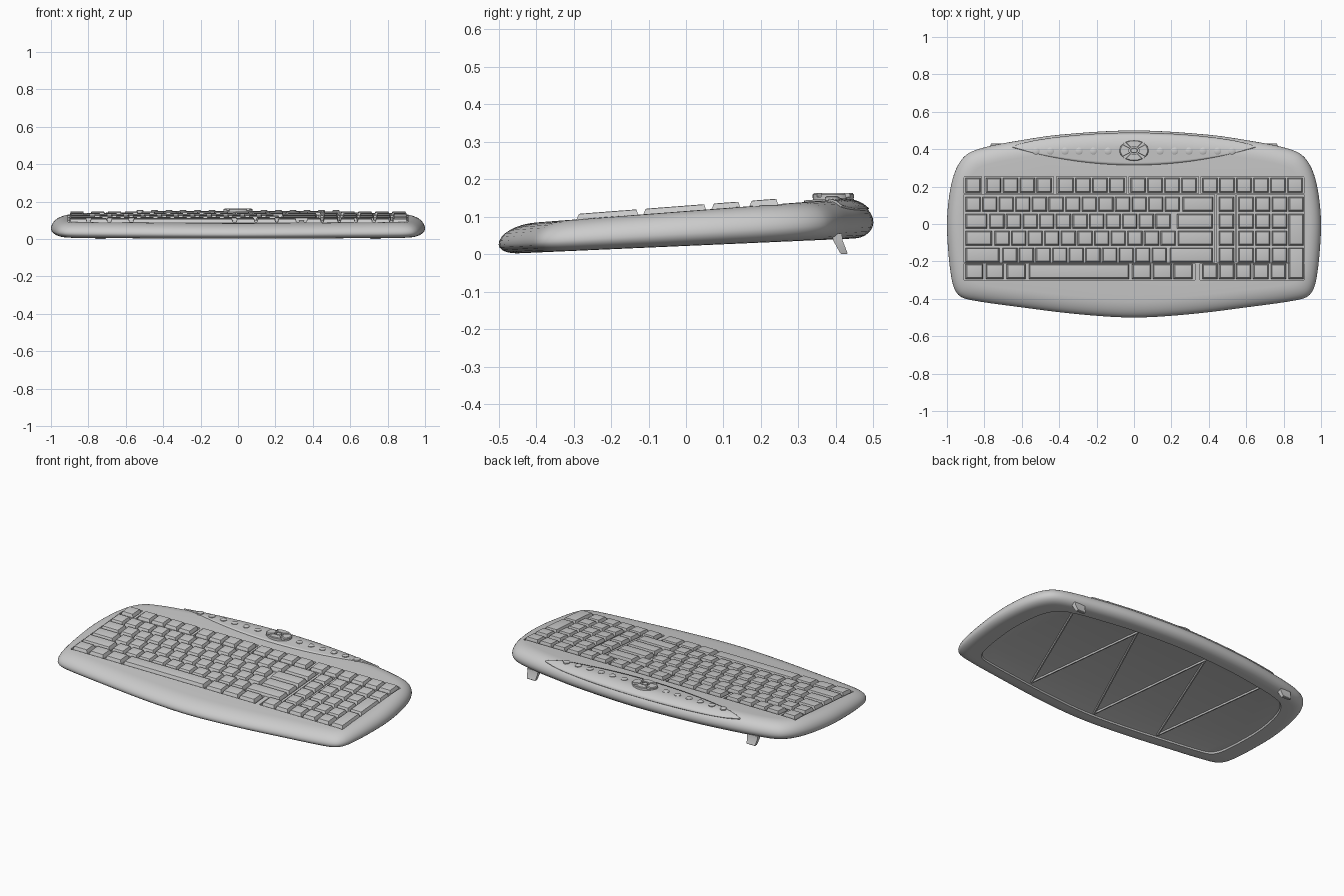
import bpy, bmesh
from math import sin, cos, pi, radians, sqrt
from mathutils import Vector

if "Cube" in bpy.data.objects:
    bpy.data.objects.remove(bpy.data.objects["Cube"])

# Tilted reference planes: underside, widest rim line and top deck
def bot(y): return 0.022 + 0.044 * y
def rim(y): return 0.055 + 0.059 * y
def top(y): return 0.115 + 0.076 * y


def loft(bm, rings):
    """Skin a stack of closed rings and cap both ends."""
    rows = [[bm.verts.new(p) for p in r] for r in rings]
    n = len(rows[0])
    for a, b in zip(rows, rows[1:]):
        for i in range(n):
            j = (i + 1) % n
            bm.faces.new((a[i], a[j], b[j], b[i]))
    bm.faces.new(rows[0][::-1])
    bm.faces.new(rows[-1])


def finish(name, bm, angle=35):
    bmesh.ops.recalc_face_normals(bm, faces=bm.faces)
    me = bpy.data.meshes.new(name)
    bm.to_mesh(me)
    bm.free()
    ob = bpy.data.objects.new(name, me)
    bpy.context.collection.objects.link(ob)
    bpy.ops.object.select_all(action='DESELECT')
    bpy.context.view_layer.objects.active = ob
    ob.select_set(True)
    if angle:
        bpy.ops.object.shade_smooth_by_angle(angle=radians(angle))
    return ob


def rect(x0, x1, y0, y1, z, off=0.0):
    """Rectangle following a tilted plane, raised by off."""
    return [(x, y, z(y) + off) for x, y in ((x0, y0), (x1, y0), (x1, y1), (x0, y1))]


# Plan outline: right half smoothed with a spline, then mirrored
half = [(0, .5), (.4, .477), (.65, .44), (.79, .412), (.885, .378), (.935, .325), (.97, .24),
        (.992, .12), (1, 0), (.995, -.12), (.982, -.25), (.963, -.34), (.932, -.385),
        (.87, -.407), (.62, -.443), (.3, -.482), (0, -.5)]
ctrl = [Vector(p) for p in half + [(-x, y) for x, y in half[-2:0:-1]]]
outline = []
for i in range(len(ctrl)):
    p0, p1, p2, p3 = (ctrl[(i + k) % len(ctrl)] for k in (-1, 0, 1, 2))
    m1 = (p2 - p0) / ((p1 - p0).length + (p2 - p1).length) * (p2 - p1).length
    m2 = (p3 - p1) / ((p2 - p1).length + (p3 - p2).length) * (p2 - p1).length
    for k in range(5):
        t = k / 5
        outline.append((2*t**3 - 3*t*t + 1) * p1 + (t**3 - 2*t*t + t) * m1
                       + (3*t*t - 2*t**3) * p2 + (t**3 - t*t) * m2)


def ring(dx, dy, z):
    return [(p.x * (1 - dx), p.y * (1 - 2 * dy), z(p.y * (1 - 2 * dy))) for p in outline]


def mix(a, b, t):
    return lambda y: a(y) * (1 - t) + b(y) * t


# Case: recessed underside, rounded rim, flat sloping deck
rings = [ring(.14, .098, lambda y: bot(y) + .012), ring(.125, .088, lambda y: bot(y) + .009),
         ring(.12, .084, bot)]
for k in range(5, 0, -1):
    a = k / 5 * pi / 2
    rings.append(ring(.05 * (1 - cos(a)), .05 * (1 - cos(a)), mix(rim, bot, sin(a))))
for k in range(9):
    a = k / 8 * pi / 2
    rings.append(ring(.07 * (1 - cos(a)), .1 * (1 - cos(a)), mix(rim, top, sin(a))))
bm = bmesh.new()
loft(bm, rings)
case = finish("case", bm, 0)

# Key wells sunk into the deck
wells = [(-.91, .43, -.205, .158), (-.91, .325, -.3, -.21), (.352, .91, -.3, -.21),
         (.445, .54, -.205, .158), (.55, .91, -.205, .158), (-.91, -.815, .163, .255),
         (-.8, -.43, .163, .255), (-.415, -.04, .163, .255), (-.028, .345, .163, .255),
         (.357, .91, .163, .255)]
bm = bmesh.new()
for w in wells:
    loft(bm, [rect(*w, top, -.012), rect(*w, top, .04)])
cutter = finish("well_cutter", bm, 0)
cutter.hide_render = True
bpy.context.view_layer.objects.active = case
mod = case.modifiers.new("wells", 'BOOLEAN')
mod.operation, mod.object, mod.solver = 'DIFFERENCE', cutter, 'EXACT'
bpy.ops.object.modifier_apply(modifier=mod.name)
bpy.data.objects.remove(cutter)
bpy.ops.object.select_all(action='DESELECT')
case.select_set(True)
bpy.ops.object.shade_smooth_by_angle(angle=radians(35))

# Keys: every row is runs of (left x, count, pitch)
P = .0888
rows_y = [.208, .107, .016, -.075, -.165, -.253]
rows = [
    [(-.905, 1, P), (-.795, 4, .09), (-.41, 4, .091), (-.023, 4, .0905), (.36, 6, .091)],
    [(-.905, 13, P), (.255, 1, .172)],
    [(-.905, 1, .124), (-.777, 11, P), (.226, 1, .2)],
    [(-.905, 1, .15), (-.75, 11, P), (.23, 1, .196)],
    [(-.905, 1, .19), (-.708, 10, P), (.188, 1, .238)],
    [(-.905, 1, .104), (-.796, 1, .104), (-.686, 1, .112), (-.567, 1, .545),
     (-.015, 3, .111), (.36, 3, .0905), (.632, 1, .092), (.728, 1, P)]]
for r in range(1, 5):
    rows[r] += [(.45, 1, P), (.554, 3, .0895)]
rows[1].append((.822, 1, P))


def key(bm, x0, x1, y0, y1):
    g = .005
    loft(bm, [rect(x0 + g, x1 - g, y0, y1, top, -.013),
              rect(x0 + g, x1 - g, y0, y1, top, -.003),
              rect(x0 + g + .006, x1 - g - .006, y0 + .007, y1 - .005, top, .0135),
              rect(x0 + g + .01, x1 - g - .01, y0 + .011, y1 - .009, top, .0145)])


bm = bmesh.new()
for y, runs in zip(rows_y, rows):
    for x, n, w in runs:
        for i in range(n):
            key(bm, x + i * w, x + (i + 1) * w, y - .04, y + .038)
for lo, hi in ((3, 2), (5, 4)):     # double-height keypad keys
    key(bm, .822, .822 + P, rows_y[lo] - .04, rows_y[hi] + .038)
finish("keys", bm, 20)


# Media panel: lens-shaped plate hugging the rear of the deck
def back(x): return .5 - .142 * x * x


def surface(x, y):
    c = max(0, min(1, 1 - (1 - y / back(x)) / 2 / .1))
    return mix(rim, top, sqrt(1 - c * c))(y)


bm = bmesh.new()
NX, NY = 48, 12
grid = []
for i in range(NX + 1):
    x = -.65 * cos(pi * i / NX)
    lo = .315 + .095 * (x / .65) ** 2
    hi = max(lo + .001, back(x) - .014 - .012 * (x / .65) ** 8)
    ys = [lo + (hi - lo) * j / NY for j in range(NY + 1)]
    grid.append([bm.verts.new((x, y, surface(x, y))) for y in ys])
for a, b in zip(grid, grid[1:]):
    for j in range(NY):
        bm.faces.new((a[j], b[j], b[j + 1], a[j + 1]))
panel = finish("media_panel", bm, 40)
sol = panel.modifiers.new("thickness", 'SOLIDIFY')
sol.thickness, sol.offset = .009, 0


# Round media buttons
def oval(cx, cy, rx, ry, z, n=20):
    return [(cx + rx * cos(2*pi*k/n), cy + ry * sin(2*pi*k/n), z) for k in range(n)]


bm = bmesh.new()
for x in (.139, .217, .294, .369, .447, .524):
    for s in (-1, 1):
        loft(bm, [oval(s*x, .39, .019, .019, .135), oval(s*x, .39, .019, .019, .152),
                  oval(s*x, .39, .014, .014, .155)])
finish("media_buttons", bm)

# Central pad: base disc, four wedge buttons and a hub
bm = bmesh.new()
loft(bm, [oval(0, .393, .08, .056, .13, 40), oval(0, .393, .078, .054, .153, 40)])
loft(bm, [oval(0, .393, .019, .014, .15), oval(0, .393, .017, .012, .162)])


def wedge(mid, z, s):
    angs = [radians(mid - 37 * s + 74 * s * k / 10) for k in range(11)]
    pts = [(.077 * s * cos(a), .393 + .055 * s * sin(a), z) for a in angs]
    return pts + [(.028 * cos(a), .393 + .02 * sin(a), z) for a in reversed(angs)]


for q in range(4):
    loft(bm, [wedge(90 * q, .15, 1), wedge(90 * q, .159, 1), wedge(90 * q, .163, .94)])
finish("media_pad", bm)

# Zigzag stiffening ribs under the case
bm = bmesh.new()
zig = [(.72, .345), (.43, -.36), (.3, .39), (-.05, -.4), (-.18, .395), (-.47, -.36), (-.6, .36)]
for p, q in zip(zig, zig[1:]):
    p, q = Vector(p), Vector(q)
    n = (q - p).orthogonal().normalized() * .007
    base = [p + n, q + n, q - n, p - n]
    tip = [p + n * .5, q + n * .5, q - n * .5, p - n * .5]
    loft(bm, [[(v.x, v.y, bot(v.y) + .014) for v in base],
              [(v.x, v.y, bot(v.y) + .003) for v in tip]])
finish("underside_ribs", bm)

# Fold-out rear feet
bm = bmesh.new()
for s in (-1, 1):
    cx = s * .735
    loft(bm, [[(cx + a, b, z) for a, b in ((-w, y0), (w, y0), (w, y1), (-w, y1))]
              for w, y0, y1, z in ((.036, .388, .416, .055), (.034, .393, .418, .036),
                                   (.028, .411, .431, .003), (.026, .415, .428, 0))])
finish("rear_feet", bm)
